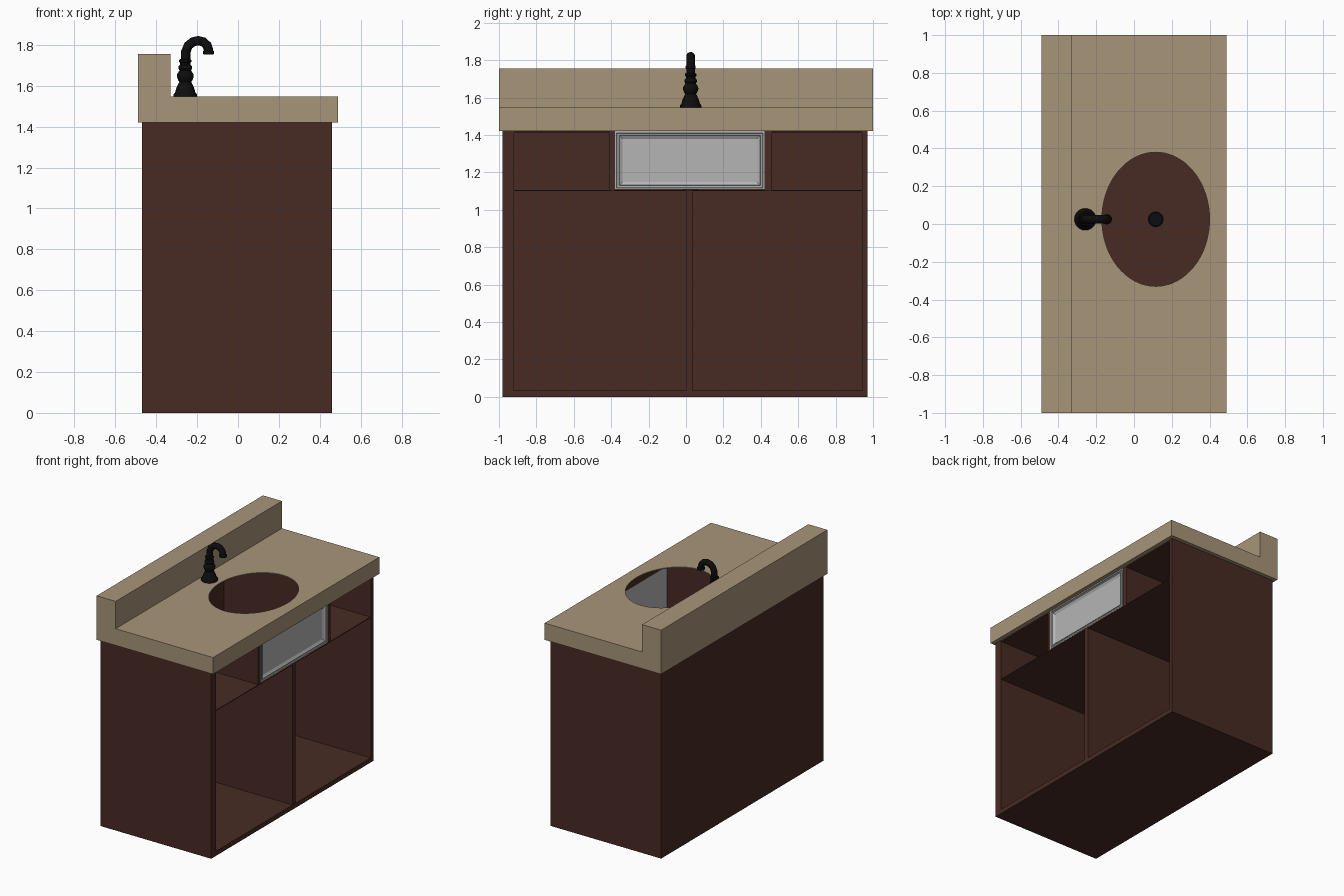
import bpy, bmesh, math

if "Cube" in bpy.data.objects:
    bpy.data.objects.remove(bpy.data.objects["Cube"])


def material(name, rgb):
    m = bpy.data.materials.new(name)
    m.diffuse_color = (*rgb, 1)
    m.use_nodes = True
    m.node_tree.nodes["Principled BSDF"].inputs["Base Color"].default_value = m.diffuse_color
    return m


WOOD = material("dark_wood", (0.065, 0.024, 0.017))
STONE = material("tan_stone", (0.39, 0.30, 0.19))
GREY = material("light_grey", (0.46, 0.46, 0.46))
BLACK = material("black_metal", (0.004, 0.004, 0.004))


def finish(name, bm, mat):
    bmesh.ops.recalc_face_normals(bm, faces=bm.faces)
    me = bpy.data.meshes.new(name)
    bm.to_mesh(me)
    bm.free()
    ob = bpy.data.objects.new(name, me)
    bpy.context.collection.objects.link(ob)
    if mat:
        me.materials.append(mat)
    return ob


def box_bm(x, y, z):
    bm = bmesh.new()
    bmesh.ops.create_cube(bm, size=1)
    for v in bm.verts:
        v.co = [lo + (c + 0.5) * (hi - lo) for c, (lo, hi) in zip(v.co, (x, y, z))]
    return bm


def box(name, x, y, z, mat=WOOD):
    return finish(name, box_bm(x, y, z), mat)


def extrude_profile(name, pts, axis_dir, mat):
    bm = bmesh.new()
    face = bm.faces.new([bm.verts.new(p) for p in pts])
    res = bmesh.ops.extrude_face_region(bm, geom=[face])
    verts = [g for g in res["geom"] if isinstance(g, bmesh.types.BMVert)]
    bmesh.ops.translate(bm, verts=verts, vec=axis_dir)
    return finish(name, bm, mat)


def cut(target, cutter):
    cutter.hide_render = True
    mod = target.modifiers.new("cut", "BOOLEAN")
    mod.operation = "DIFFERENCE"
    mod.solver = "EXACT"
    mod.object = cutter
    bpy.context.view_layer.objects.active = target
    bpy.ops.object.modifier_apply(modifier=mod.name)
    bpy.data.objects.remove(cutter)


def smooth(ob, angle=40):
    bpy.ops.object.select_all(action="DESELECT")
    ob.select_set(True)
    bpy.context.view_layer.objects.active = ob
    bpy.ops.object.shade_smooth_by_angle(angle=math.radians(angle))


# Cabinet carcass
box("cabinet_left_side", (-0.47, 0.46), (-0.98, -0.92), (0, 1.42))
box("cabinet_right_side", (-0.47, 0.46), (0.94, 0.97), (0, 1.42))
box("cabinet_back", (-0.47, -0.415), (-0.92, 0.94), (0, 1.42))
box("cabinet_floor", (-0.415, 0.46), (-0.92, 0.94), (0, 0.035))
box("shelf", (-0.415, 0.458), (-0.92, 0.94), (1.1, 1.106))
box("middle_divider", (-0.415, 0.458), (0, 0.035), (0.035, 1.1))

# Basin compartment walls and ceilings of the side compartments
for side, y, end in (("left", (-0.41, -0.38), (-0.92, -0.41)),
                     ("right", (0.42, 0.46), (0.46, 0.94))):
    box(side + "_basin_wall", (-0.415, 0.455), y, (1.106, 1.54))
    box(side + "_compartment_ceiling", (-0.415, 0.458), end, (1.41, 1.419))
box("basin_back_lining", (-0.43, -0.412), (-0.40, 0.44), (1.106, 1.54))
box("basin_front_rail", (0.425, 0.44), (-0.40, 0.44), (1.47, 1.54))

# Countertop with splashback, hollow under an oval opening
counter = extrude_profile("countertop", [
    (-0.49, -1, 1.42), (0.49, -1, 1.42), (0.49, -1, 1.547),
    (-0.33, -1, 1.547), (-0.33, -1, 1.755), (-0.49, -1, 1.755)], (0, 2, 0), STONE)
cut(counter, box("pocket_cutter", (-0.42, 0.435), (-0.395, 0.44), (1.3, 1.54), None))
oval = [(0.115 + 0.285 * math.cos(math.tau * i / 64),
         0.025 + 0.355 * math.sin(math.tau * i / 64), 1.5) for i in range(64)]
cut(counter, extrude_profile("oval_cutter", oval, (0, 0, 0.2), None))

# Moulded drawer front: stepped frame and recessed panel
bm = box_bm((0.44, 0.458), (-0.38, 0.42), (1.108, 1.42))
bm.normal_update()
front = max(bm.faces, key=lambda f: f.normal.x)
for thickness, step in ((0.013, 0), (0.004, -0.006), (0.012, 0), (0.004, 0.005),
                        (0.003, -0.004), (0.022, -0.009)):
    bmesh.ops.inset_region(bm, faces=[front], thickness=thickness, depth=0)
    bmesh.ops.translate(bm, verts=front.verts, vec=(step, 0, 0))
finish("drawer_front", bm, GREY)
box("drawer_backing", (0.425, 0.44), (-0.38, 0.42), (1.108, 1.47), GREY)


def lathe(name, profile, x, y, mat, n=32):
    bm = bmesh.new()
    rings = [[bm.verts.new((x + r * math.cos(math.tau * i / n),
                            y + r * math.sin(math.tau * i / n), z))
              for i in range(n)] for r, z in profile]
    for a, b in zip(rings, rings[1:]):
        for i in range(n):
            j = (i + 1) % n
            bm.faces.new((a[i], a[j], b[j], b[i]))
    bm.faces.new(rings[0])
    bm.faces.new(rings[-1])
    ob = finish(name, bm, mat)
    smooth(ob)
    return ob


# Turned tap body and drain
lathe("tap_body", [
    (0.058, 1.545), (0.058, 1.557), (0.050, 1.567), (0.043, 1.59), (0.034, 1.61),
    (0.029, 1.618), (0.036, 1.63), (0.041, 1.645), (0.040, 1.657), (0.032, 1.669),
    (0.028, 1.676), (0.034, 1.685), (0.032, 1.696), (0.025, 1.703), (0.025, 1.712),
    (0.031, 1.717), (0.031, 1.726), (0.024, 1.732)], -0.258, 0.025, BLACK)
lathe("drain", [(0.04, 1.106), (0.04, 1.112), (0.034, 1.118)], 0.115, 0.025, BLACK)
lathe("spout_tip", [(0.025, 1.754), (0.027, 1.757), (0.027, 1.768), (0.024, 1.772)],
      -0.144, 0.025, BLACK)

# Curved spout
curve = bpy.data.curves.new("spout", "CURVE")
curve.dimensions = "3D"
curve.bevel_depth = 0.023
curve.bevel_resolution = 5
curve.use_fill_caps = True
path = [(-0.256, 1.72), (-0.256, 1.765), (-0.243, 1.797), (-0.22, 1.815), (-0.195, 1.821),
        (-0.17, 1.815), (-0.151, 1.797), (-0.144, 1.775), (-0.144, 1.757)]
spline = curve.splines.new("POLY")
spline.points.add(len(path) - 1)
for p, (x, z) in zip(spline.points, path):
    p.co = (x, 0.025, z, 1)
    p.radius = 1
curve.materials.append(BLACK)
spline.use_smooth = True
spout = bpy.data.objects.new("spout", curve)
bpy.context.collection.objects.link(spout)
